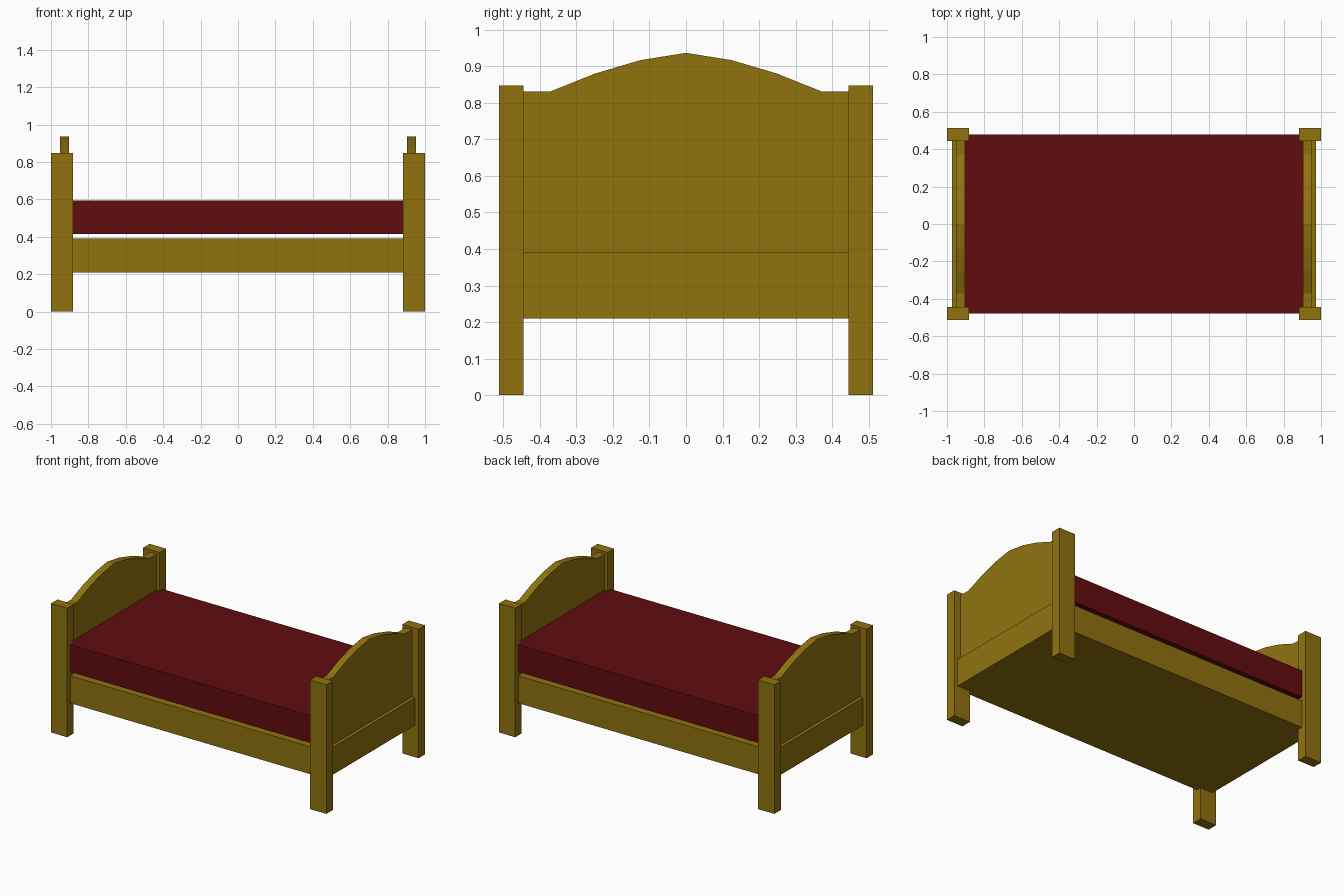
import bpy, bmesh

if "Cube" in bpy.data.objects:
    bpy.data.objects.remove(bpy.data.objects["Cube"])


def material(name, rgb):
    m = bpy.data.materials.new(name)
    m.diffuse_color = (*rgb, 1.0)
    m.use_nodes = True
    m.node_tree.nodes["Principled BSDF"].inputs["Base Color"].default_value = m.diffuse_color
    return m


WOOD = material("golden_wood", (0.279, 0.171, 0.0045))
RED = material("dark_red_fabric", (0.119, 0.0037, 0.0048))


def add_object(name, bm, mat):
    bmesh.ops.recalc_face_normals(bm, faces=bm.faces)
    mesh = bpy.data.meshes.new(name)
    bm.to_mesh(mesh)
    bm.free()
    mesh.materials.append(mat)
    ob = bpy.data.objects.new(name, mesh)
    bpy.context.collection.objects.link(ob)
    return ob


def box(name, x, y, z, mat):
    """Box from (min, max) ranges on each axis."""
    bm = bmesh.new()
    bmesh.ops.create_cube(bm, size=1)
    for v in bm.verts:
        v.co = [r[0] + (c + 0.5) * (r[1] - r[0]) for c, r in zip(v.co, (x, y, z))]
    return add_object(name, bm, mat)


def span(a, b, sign):
    return tuple(sorted((a * sign, b * sign)))


def arched_board(name, x0, x1):
    """Arched end panel: a mirrored profile in y/z, extruded along x."""
    half = [(0.125, 0.917), (0.25, 0.88), (0.372, 0.831), (0.455, 0.831), (0.455, 0.385)]
    profile = [(0, 0.937)] + half + [(-y, z) for y, z in reversed(half)]
    bm = bmesh.new()
    face = bm.faces.new([bm.verts.new((x0, y, z)) for y, z in profile])
    ext = bmesh.ops.extrude_face_region(bm, geom=[face])
    # keep the starting cap so the board is closed on both sides
    new = [g for g in ext["geom"] if isinstance(g, bmesh.types.BMVert)]
    bmesh.ops.translate(bm, verts=new, vec=(x1 - x0, 0, 0))
    if not face.is_valid:
        bmesh.ops.holes_fill(bm, edges=bm.edges)
    return add_object(name, bm, WOOD)


# bed base and floating mattress
box("bed_base", (-0.974, 0.974), (-0.478, 0.478), (0.21, 0.39), WOOD)
box("mattress", (-0.906, 0.906), (-0.478, 0.478), (0.415, 0.594), RED)

# arched boards at both ends
for side, label in ((-1, "headboard"), (1, "footboard")):
    arched_board(label, *span(0.904, 0.952, side))

# corner posts
for sx, end in ((-1, "head"), (1, "foot")):
    for sy, where in ((-1, "front"), (1, "back")):
        box(f"{end}_{where}_post", span(0.882, 1.0, sx), span(0.445, 0.512, sy),
            (0, 0.847), WOOD)
